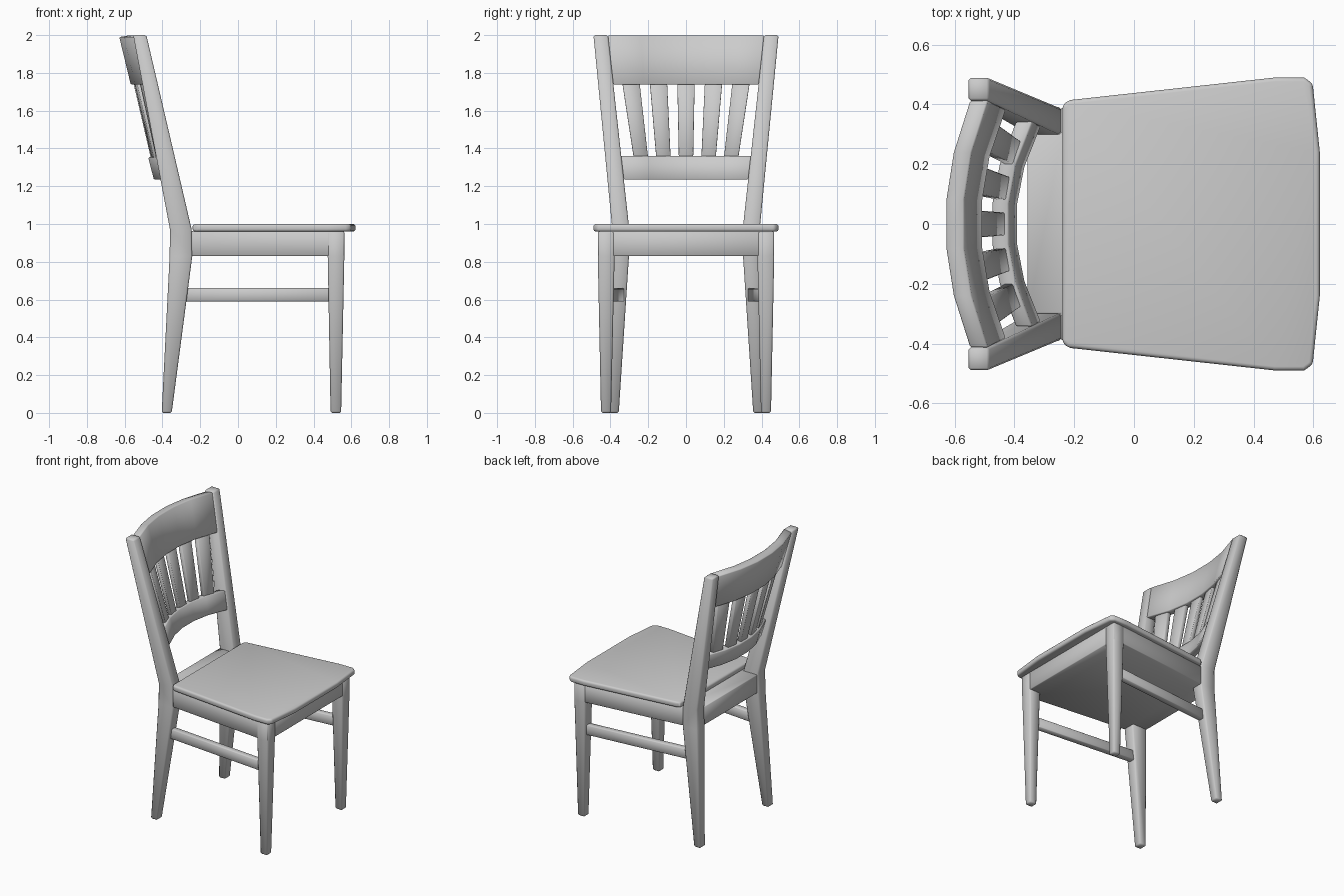
import bpy, bmesh, math

if "Cube" in bpy.data.objects:
    bpy.data.objects.remove(bpy.data.objects["Cube"])


def finish(name, bm, bevel=0.008, segments=1):
    bmesh.ops.recalc_face_normals(bm, faces=bm.faces)
    me = bpy.data.meshes.new(name)
    bm.to_mesh(me)
    bm.free()
    me.shade_smooth()  # soft shading runs over all edges
    ob = bpy.data.objects.new(name, me)
    bpy.context.collection.objects.link(ob)
    if bevel:
        mod = ob.modifiers.new("Bevel", "BEVEL")
        mod.width, mod.segments = bevel, segments
        mod.limit_method, mod.angle_limit = "ANGLE", math.radians(40)
    return ob


def loft(name, rings, bevel=0.008, segments=1):
    """Closed skin through rings of equal point count, capped at both ends."""
    bm = bmesh.new()
    vs = [[bm.verts.new(p) for p in ring] for ring in rings]
    n = len(vs[0])
    for a, b in zip(vs, vs[1:]):
        for i in range(n):
            j = (i + 1) % n
            bm.faces.new((a[i], a[j], b[j], b[i]))
    bm.faces.new(vs[0])
    bm.faces.new(vs[-1])
    return finish(name, bm, bevel, segments)


def post(name, sections, side):
    """Upright with rectangular sections (z, x0, x1, y0, y1)."""
    return loft(name, [[(x0, side * y0, z), (x1, side * y0, z),
                        (x1, side * y1, z), (x0, side * y1, z)]
                       for z, x0, x1, y0, y1 in sections])


def bar(name, back, front, z0, z1, side, bevel=0.004):
    """Side bar between two (x, inner y, outer y) ends."""
    return loft(name, [[(x, side * a, z0), (x, side * b, z0),
                        (x, side * b, z1), (x, side * a, z1)]
                       for x, a, b in (back, front)], bevel)


# Lean and splay of the back frame
def front_x(z):
    return -0.245 - (z - 0.97) * 0.233


def inner_y(z):
    return 0.30 + (z - 0.97) * 0.11


def bow(y, z):
    """x of the curved front surface of the backrest."""
    return front_x(z) - 0.004 - 0.083 * (1 - (y / inner_y(z)) ** 2)


def rail(name, z0, z1, thick):
    rings = []
    for t in (-1.0, -0.58, -0.2, 0.2, 0.58, 1.0):
        ya, yb = t * inner_y(z0), t * inner_y(z1)
        fa, fb = bow(ya, z0), bow(yb, z1)
        rings.append([(fa, ya, z0), (fa - thick, ya, z0),
                      (fb - thick, yb, z1 - 0.01), (fb, yb, z1)])
    return loft(name, rings, 0.005)


# Seat with rounded rim
half = [(-0.24, 0.395), (-0.222, 0.414), (0.47, 0.49), (0.57, 0.49),
        (0.598, 0.47), (0.622, 0.24)]
outline = half + [(x, -y) for x, y in reversed(half)]
loft("seat", [[(x, y, z) for x, y in outline] for z in (0.96, 1.0)], 0.017, 3)

# Legs and stretchers
for side, tag in ((1, "left"), (-1, "right")):
    post("front_leg_" + tag, [(0, 0.49, 0.546, 0.397, 0.45),
                              (0.83, 0.475, 0.563, 0.378, 0.467),
                              (0.962, 0.475, 0.563, 0.378, 0.467)], side)
    post("back_leg_" + tag, [(0, -0.404, -0.351, 0.356, 0.415),
                             (0.83, -0.362, -0.242, 0.302, 0.39),
                             (0.97, -0.36, -0.245, 0.30, 0.39),
                             (2.0, -0.555, -0.485, 0.413, 0.49)], side)
    bar("side_stretcher_" + tag, (-0.30, 0.325, 0.37), (0.50, 0.40, 0.445),
        0.59, 0.66, side)

# Closed apron box under the seat, flush with the legs
apron = [(-0.357, 0.30), (-0.245, 0.30), (-0.245, 0.388), (0.50, 0.465),
         (0.561, 0.465)]
apron += [(x, -y) for x, y in reversed(apron)]
loft("apron", [[(x, y, z) for x, y in apron] for z in (0.83, 0.962)], 0.004)

# Backrest rails
rail("crest_rail", 1.738, 2.0, 0.06)
rail("lower_back_rail", 1.235, 1.362, 0.055)

# Five fanned slats
for i in range(-2, 3):
    rings = []
    for z, pitch, w in ((1.345, 0.119, 0.038), (1.75, 0.146, 0.046)):
        y = i * pitch
        a, b = bow(y - w, z) - 0.012, bow(y + w, z) - 0.012
        rings.append([(a, y - w, z), (b, y + w, z),
                      (b - 0.03, y + w, z), (a - 0.03, y - w, z)])
    loft(f"back_slat_{i + 3}", rings, 0.003)
